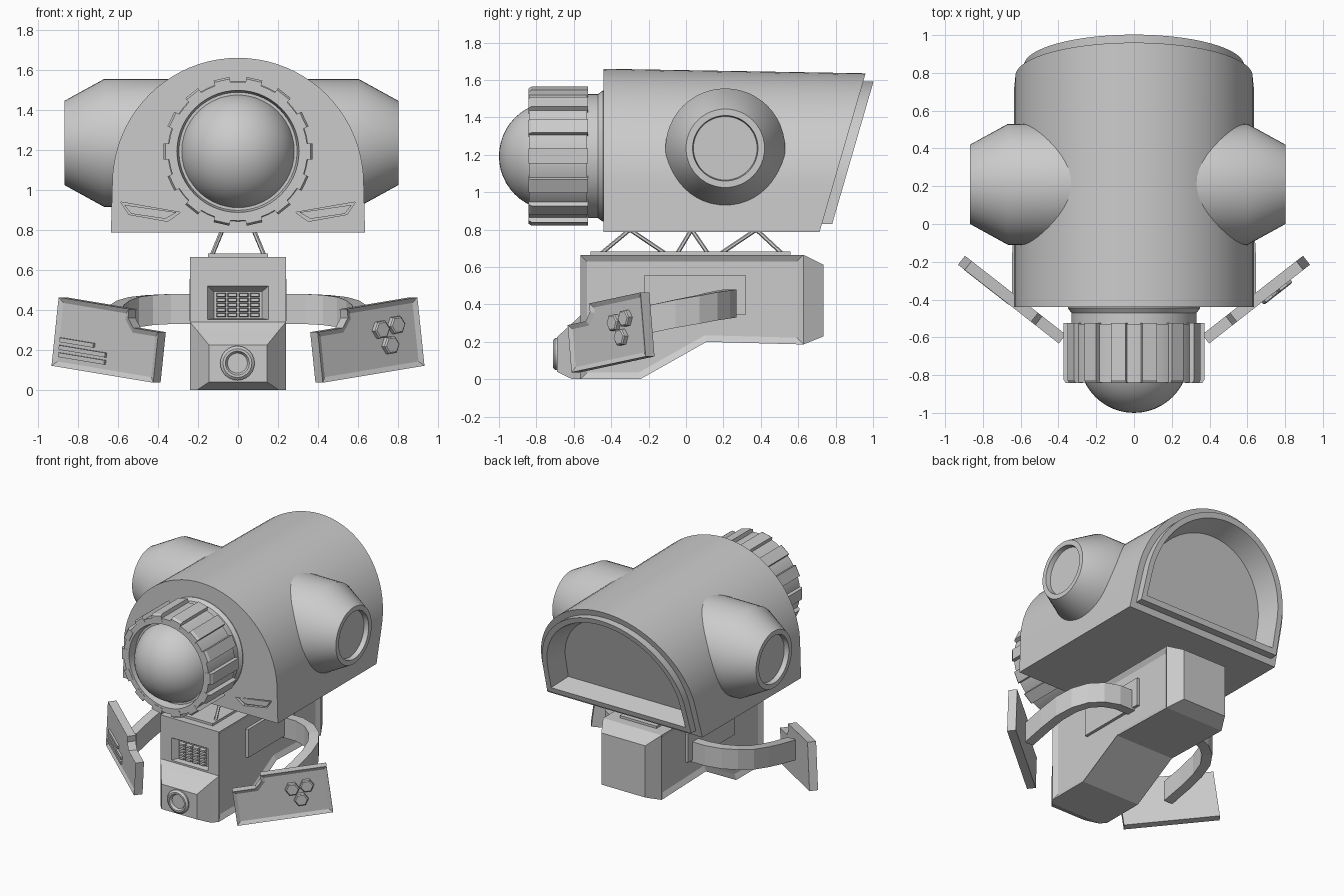
import bpy, bmesh
from math import sin, cos, pi, radians, sqrt
from mathutils import Vector

if "Cube" in bpy.data.objects:
    bpy.data.objects.remove(bpy.data.objects["Cube"])


def finish(name, bm, smooth=False):
    bmesh.ops.recalc_face_normals(bm, faces=bm.faces[:])
    me = bpy.data.meshes.new(name)
    bm.to_mesh(me)
    bm.free()
    ob = bpy.data.objects.new(name, me)
    bpy.context.collection.objects.link(ob)
    bpy.ops.object.select_all(action='DESELECT')
    ob.select_set(True)
    bpy.context.view_layer.objects.active = ob
    if smooth:
        bpy.ops.object.shade_smooth_by_angle(angle=radians(30))
    return ob


def loft(name, rings, smooth=False, inset=None, inset_caps=(0, 1)):
    """Skin a list of equal-length point rings, cap both ends, optionally inset the caps."""
    bm = bmesh.new()
    vs = [[bm.verts.new(p) for p in r] for r in rings]
    n = len(vs[0])
    for a, b in zip(vs, vs[1:]):
        for i in range(n):
            bm.faces.new((a[i], a[(i + 1) % n], b[(i + 1) % n], b[i]))
    caps = [bm.faces.new(vs[0]), bm.faces.new(vs[-1])]
    if inset:
        bmesh.ops.recalc_face_normals(bm, faces=bm.faces[:])
        bmesh.ops.inset_individual(bm, faces=[caps[i] for i in inset_caps],
                                   thickness=inset[0], depth=inset[1], use_even_offset=True)
    return finish(name, bm, smooth)


def lathe(name, profile, place, n=48):
    """Spin (radius, height) pairs; place maps local a, b, h to the world."""
    return loft(name, [[place(r * cos(2 * pi * i / n), r * sin(2 * pi * i / n), h) for i in range(n)]
                       for r, h in profile], True)


def box(name, x0, x1, y0, y1, z0, z1):
    return loft(name, [[(x, y0, z0), (x, y1, z0), (x, y1, z1), (x, y0, z1)] for x in (x0, x1)])


def cut(ob, cutter):
    cutter.hide_render = True
    m = ob.modifiers.new("cut", 'BOOLEAN')
    m.operation = 'DIFFERENCE'
    m.object = cutter
    m.solver = 'EXACT'
    bpy.context.view_layer.objects.active = ob
    bpy.ops.object.modifier_apply(modifier=m.name)
    bpy.data.objects.remove(cutter)


# Head shell: arched profile, slanted back with a stepped rim and tapered cavity
def arch(d, y=None, dy=0.0):
    pts = [(-.635 + d, .787 + d), (.635 - d, .787 + d)]
    pts += [((.628 - d) * cos(pi * i / 40), 1.032 + (.628 - d) * sin(pi * i / 40)) for i in range(41)]
    out = []
    for x, z in pts:
        if y is None:
            zz = .79 + (z - .79) * .972
            out.append((x, .715 + .29 * (zz - .79) + dy, zz))
        else:
            out.append((x, y, z))
    return out


head = loft("head_shell", [arch(0, -.44), arch(0), arch(.045), arch(.045, dy=.055),
                           arch(.085, dy=.055), arch(.125, dy=-.1)], True)
slot = [(.586, .94), (.546, .878), (.352, .843), (.287, .888)]
for s in (-1, 1):
    cut(head, loft("slot_cutter", [[(s * x, y, z) for x, z in slot] for y in (-.5, -.42)]))
    cx, cz = s * .442, .889
    loft("face_slot_insert", [[(cx + (s * x - cx) * .88, y, cz + (z - cz) * .72) for x, z in slot]
                              for y in (-.41, -.434)])

# Ear pods
for s, side in ((-1, "left"), (1, "right")):
    lathe(side + "_ear_pod", [(.32, .28), (.32, .635), (.21, .835), (.175, .835), (.17, .8)],
          lambda a, b, h: (-.033 + s * h, .21 + a, 1.235 + b))

# Lens barrel, grip ribs and domed eye
LZ = 1.193
lathe("lens_barrel", [(.35, -.42), (.35, -.445), (.332, -.47), (.332, -.53), (.347, -.53), (.347, -.84),
                      (.305, -.84), (.295, -.78)], lambda a, b, h: (a, h, LZ + b), 56)
for i in range(14):
    t = 2 * pi * i / 14
    rad, tan = Vector((cos(t), 0, sin(t))), Vector((-sin(t), 0, cos(t)))
    c = Vector((0, 0, LZ))
    rings = []
    for y, r in ((-.525, .372), (-.825, .372), (-.842, .362)):
        rings.append([c + rad * q + tan * w + Vector((0, y, 0))
                      for q, w in ((.32, -.04), (r, -.04), (r, .04), (.32, .04))])
    loft("lens_rib", rings)
bm = bmesh.new()
bmesh.ops.create_uvsphere(bm, u_segments=48, v_segments=24, radius=.29)
bmesh.ops.translate(bm, verts=bm.verts[:], vec=(0, -.71, LZ))
finish("eye_dome", bm, True)

# Body with recessed side panels, tapered snout and tail
prof = [(-.565, .665), (.628, .665), (.628, .186), (.11, .2), (-.245, 0), (-.565, 0)]
body = loft("body", [[(x, y, z) for y, z in prof] for x in (-.24, .24)], inset=(.035, -.02))


def rect(w, y, z0, z1):
    return [(-w, y, z0), (w, y, z0), (w, y, z1), (-w, y, z1)]


loft("snout", [rect(.24, -.565, 0, .34), rect(.206, -.608, 0, .3), rect(.145, -.69, .04, .225)])
loft("tail_cap", [rect(.24, .628, .186, .665), rect(.18, .735, .229, .612)])
lathe("snout_ring", [(.086, -.68), (.086, -.7), (.072, -.712), (.06, -.712), (.05, -.695)],
      lambda a, b, h: (-.003 + a, h, .135 + b), 24)

# Mouth grille: sloped opening filled with small blocks
cut(body, loft("grille_cutter", [rect(.155, -.57, .352, .522), rect(.12, -.52, .358, .492)]))
for i in range(4):
    for j in range(5):
        x, z = -.084 + i * .056, .375 + j * .025
        loft("grille_block", [[(x + a * w, y, z + b * h) for a, b in ((-1, -1), (1, -1), (1, 1), (-1, 1))]
                              for y, w, h in ((-.515, .025, .011), (-.545, .02, .007))])

# Neck plate and struts
box("neck_plate", -.15, .15, -.51, .56, .66, .682)
struts = [(-.45, -.30), (-.115, -.30), (-.045, .03), (.115, .03), (.19, .376), (.51, .376)]
for s in (-1, 1):
    for y0, y1 in struts:
        a, b = Vector((s * .13, y0, .675)), Vector((s * .078, y1, .80))
        d = (b - a).normalized()
        u = d.cross(Vector((1, 0, 0))).normalized()
        v = d.cross(u)
        loft("neck_strut", [[p + (u * cos(k * pi / 3) + v * sin(k * pi / 3)) * .011 for k in range(6)]
                            for p in (a, b)])

# Arms and hands
arm_path = [(.22, .235, .405), (.34, .235, .405), (.44, .205, .4), (.52, .145, .39), (.575, .06, .372),
            (.605, -.06, .35), (.612, -.2, .32), (.61, -.37, .285)]
outline = [(0, 0), (.65, 0), (.65, .345), (.2, .345), (.2, .3), (.16, .255), (0, .255)]
A, R = radians(38), radians(7.5)
hdir, up, nrm = Vector((cos(A), sin(A), 0)), Vector((0, 0, 1)), Vector((sin(A), -cos(A), 0))
udir, vdir = hdir * cos(R) + up * sin(R), up * cos(R) - hdir * sin(R)


def mir(p, s):
    return (s * p[0], p[1], p[2])


def on_hand(u, v, n, s):
    return mir(Vector((.387, -.565, .037)) + udir * u + vdir * v + nrm * n, s)


for s, side in ((-1, "left"), (1, "right")):
    box(side + "_arm_mount", s * .2, s * .242, -.225, .32, .345, .555)
    P = [Vector(p) for p in arm_path]
    rings = []
    for i, p in enumerate(P):
        t = P[min(i + 1, len(P) - 1)] - P[max(i - 1, 0)]
        w = Vector((t.y, -t.x, 0)).normalized() * .035
        rings.append([mir(p + w * a + up * .075 * b, s) for a, b in ((-1, -1), (1, -1), (1, 1), (-1, 1))])
    loft(side + "_arm", rings)
    loft(side + "_hand", [[on_hand(u, v, n, s) for u, v in outline] for n in (0, .06)],
         inset=(.025, -.012), inset_caps=(1,))

# Right hand hex buttons, left hand bars
for u, v in ((.4, .215), (.5, .225), (.45, .13)):
    loft("hand_button", [[on_hand(u + r * cos(k * pi / 3), v + r * sin(k * pi / 3), n, 1) for k in range(6)]
                         for n, r in ((.04, .048), (.072, .048), (.078, .04))])
for u0, v in ((.4, .135), (.32, .097), (.32, .06)):
    loft("hand_bar", [[on_hand(u, w, n, -1) for u, w in ((u0, v - .011), (.615, v - .011),
                                                         (.615, v + .011), (u0, v + .011))]
                      for n in (.04, .062)])
